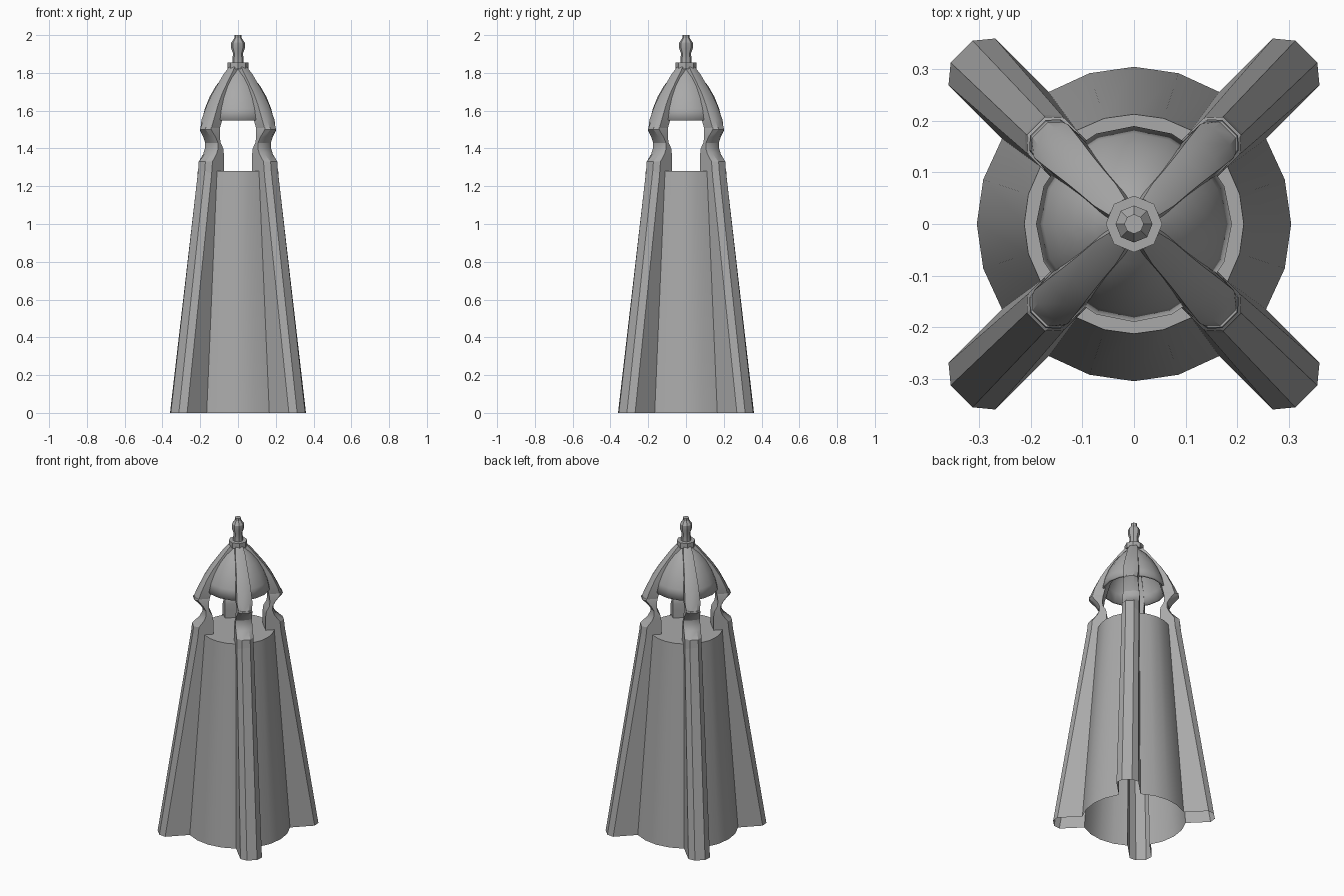
import bpy, bmesh, math
from mathutils import Matrix, Vector

cube = bpy.data.objects.get("Cube")
if cube:
    bpy.data.objects.remove(cube, do_unlink=True)

# One stone grey for everything
stone = bpy.data.materials.new("stone_grey")
stone.use_nodes = True
GREY = (0.4, 0.4, 0.4, 1)
stone.diffuse_color = GREY
stone.node_tree.nodes["Principled BSDF"].inputs["Base Color"].default_value = GREY


def finish(bm, name, angle=30):
    bmesh.ops.recalc_face_normals(bm, faces=bm.faces)
    mesh = bpy.data.meshes.new(name)
    bm.to_mesh(mesh)
    bm.free()
    mesh.materials.append(stone)
    obj = bpy.data.objects.new(name, mesh)
    bpy.context.collection.objects.link(obj)
    bpy.ops.object.select_all(action="DESELECT")
    obj.select_set(True)
    bpy.context.view_layer.objects.active = obj
    bpy.ops.object.shade_smooth_by_angle(angle=math.radians(angle))
    return obj


def loft(bm, sections, cap_start=True, cap_end=True):
    """Skin a list of closed sections that share a point count."""
    rings = [[bm.verts.new(p) for p in s] for s in sections]
    n = len(rings[0])
    for a, b in zip(rings, rings[1:]):
        for i in range(n):
            j = (i + 1) % n
            bm.faces.new((a[i], a[j], b[j], b[i]))
    if cap_start:
        bm.faces.new(rings[0][::-1])
    if cap_end:
        bm.faces.new(rings[-1])


def lathe(name, profile, sides, cap_start=True, cap_end=True, angle=30):
    bm = bmesh.new()
    loft(bm, [[(r * math.cos(math.tau * i / sides), r * math.sin(math.tau * i / sides), z)
               for i in range(sides)] for r, z in profile], cap_start, cap_end)
    return finish(bm, name, angle)


def tower_section(z, radius, half, shoulder, tip, tip_half):
    """Round wall outline with four chamfered buttresses on the diagonals."""
    spread = math.asin(half / radius)
    points = []
    for q in range(4):
        turn = Matrix.Rotation(math.pi / 4 + q * math.pi / 2, 3, "Z")
        for u, v in ((shoulder, -half), (tip, -tip_half), (tip, tip_half), (shoulder, half)):
            points.append(turn @ Vector((u, v, z)))
        for k in range(5):
            a = spread + (math.pi / 2 - 2 * spread) * k / 4
            points.append(turn @ Vector((radius * math.cos(a), radius * math.sin(a), z)))
    return points


# Tapering tower shell, open underneath, closed by the deck
bm = bmesh.new()
loft(bm, [tower_section(0, 0.305, 0.064, 0.445, 0.473, 0.03),
          tower_section(1.28, 0.213, 0.05, 0.245, 0.274, 0.025)], cap_start=False)
finish(bm, "tower_shell")


def arm_section(z, inner, outer, half, bevel):
    """Chamfered block section across one diagonal arm."""
    return [(inner, -half, z), (outer - bevel, -half, z), (outer, -half / 2, z),
            (outer, half / 2, z), (outer - bevel, half, z), (inner, half, z)]


# Scrolled pier: height, inner, outer, half width, bevel
PIER = [(1.27, 0.156, 0.275, 0.05, 0.028), (1.33, 0.156, 0.269, 0.05, 0.028),
        (1.37, 0.156, 0.225, 0.05, 0.014), (1.40, 0.16, 0.208, 0.05, 0.01),
        (1.43, 0.178, 0.208, 0.048, 0.01), (1.46, 0.182, 0.226, 0.046, 0.012),
        (1.50, 0.178, 0.264, 0.043, 0.02), (1.51, 0.175, 0.262, 0.04, 0.02)]
# Curved rib running up the dome to the crown
RIB = [(1.50, 0.178, 0.262, 0.04, 0.02), (1.55, 0.165, 0.24, 0.046, 0.012),
       (1.63, 0.14, 0.2, 0.042, 0.008), (1.69, 0.1, 0.162, 0.037, 0.006),
       (1.74, 0.06, 0.124, 0.033, 0.005), (1.79, 0.03, 0.085, 0.03, 0.004),
       (1.83, 0.02, 0.05, 0.022, 0.003)]

for side, start in (("back_left", 45), ("back_right", 135), ("front_right", 225), ("front_left", 315)):
    for part, rows in (("pier", PIER), ("dome_rib", RIB)):
        bm = bmesh.new()
        loft(bm, [arm_section(*row) for row in rows])
        bm.transform(Matrix.Rotation(math.radians(start), 4, "Z"))
        finish(bm, f"{part}_{side}", 25)

# Dome shell, hollow underneath
dome = lathe("dome", [(0.19, 1.55), (0.176, 1.61), (0.152, 1.67), (0.118, 1.73),
                      (0.078, 1.78), (0.035, 1.82)], 16, cap_start=False)
shell = dome.modifiers.new("thickness", "SOLIDIFY")
shell.thickness = 0.012
shell.offset = -1

# Crown plate and finial
lathe("crown_plate", [(0.055, 1.82), (0.055, 1.855)], 8)
lathe("finial", [(0.03, 1.85), (0.027, 1.905), (0.036, 1.93), (0.036, 1.96),
                 (0.019, 1.985), (0.019, 2.0)], 8)
